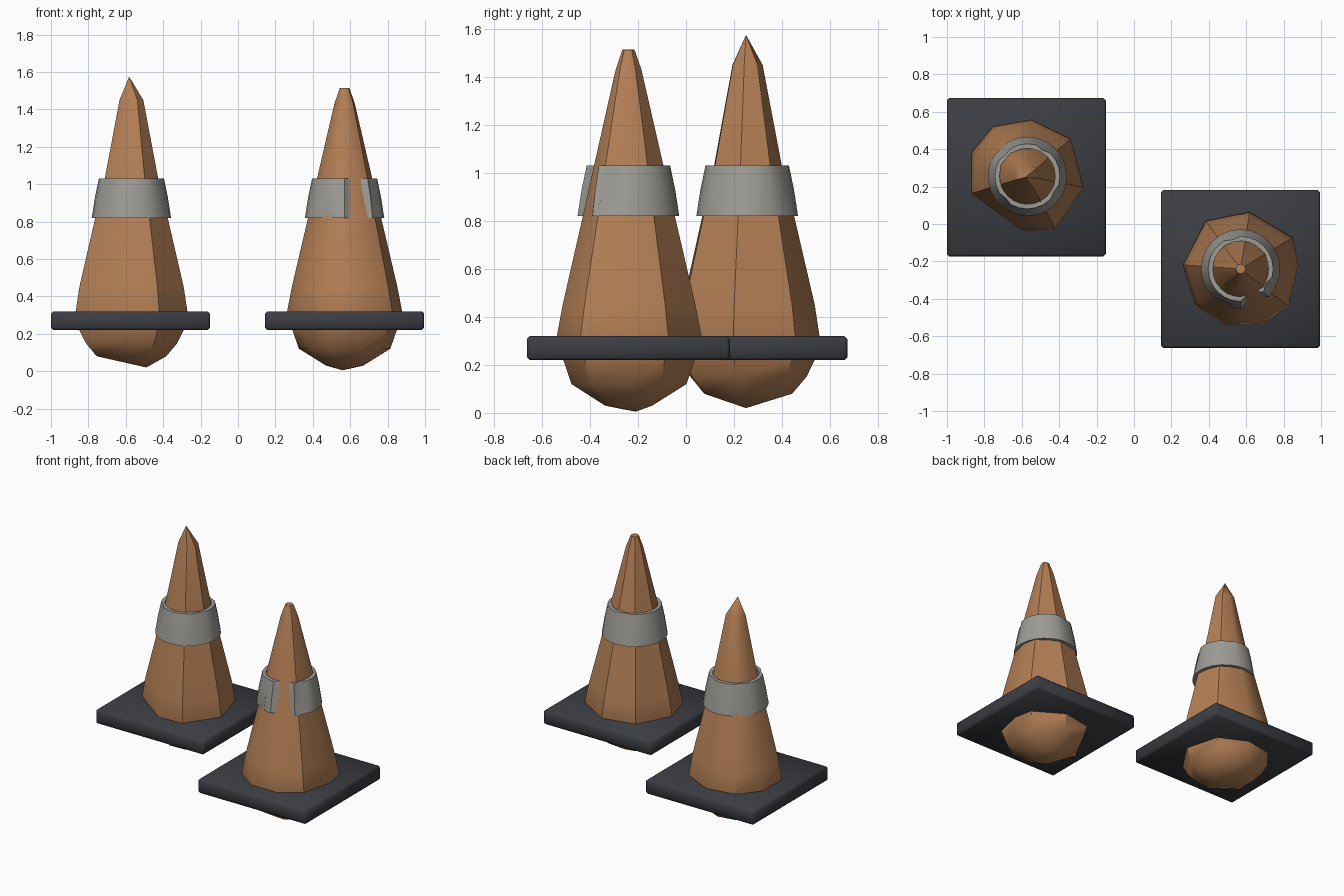
import bpy, bmesh, math
from math import radians, cos, sin

if "Cube" in bpy.data.objects:
    bpy.data.objects.remove(bpy.data.objects["Cube"])


def material(name, color):
    m = bpy.data.materials.new(name)
    m.diffuse_color = (*color, 1)
    m.use_nodes = True
    m.node_tree.nodes["Principled BSDF"].inputs["Base Color"].default_value = m.diffuse_color
    return m


ORANGE = material("orange_rubber", (0.45, 0.21, 0.09))
DARK = material("dark_rubber", (0.045, 0.047, 0.055))
GREY = material("reflective_grey", (0.34, 0.33, 0.30))


def finish(bm, name, mat, angle):
    bmesh.ops.recalc_face_normals(bm, faces=bm.faces)
    me = bpy.data.meshes.new(name)
    bm.to_mesh(me)
    bm.free()
    ob = bpy.data.objects.new(name, me)
    bpy.context.collection.objects.link(ob)
    me.materials.append(mat)
    bpy.ops.object.select_all(action='DESELECT')
    ob.select_set(True)
    bpy.context.view_layer.objects.active = ob
    bpy.ops.object.shade_smooth_by_angle(angle=radians(angle))
    return ob


def bridge(bm, a, b):
    n = len(a)
    for i in range(n):
        bm.faces.new((a[i], a[(i + 1) % n], b[(i + 1) % n], b[i]))


# Cone body: irregular polygon lofted through rings, closed by a low point below
def cone(name, centre, outline, rings, bottom, top):
    bm = bmesh.new()
    cx, cy = centre
    loops = []
    for z, r in rings:
        loops.append([bm.verts.new((cx + r * f * cos(radians(a)),
                                    cy + r * f * sin(radians(a)), z)) for a, f in outline])
    for a, b in zip(loops, loops[1:]):
        bridge(bm, a, b)
    n = len(outline)
    for loop, tip in ((loops[0], bottom), (loops[-1], top)):
        v = bm.verts.new(tip)
        for i in range(n):
            bm.faces.new((loop[i], loop[(i + 1) % n], v))
    return finish(bm, name, ORANGE, 40)


# Band: thin worn sleeve, with dents where the cone shows through
def band(name, centre, dents):
    bm = bmesh.new()
    cx, cy = centre
    n = 24
    loops = []
    for z, r, inset, k in ((0.82, 0.212, 0, 0), (0.93, 0.195, 0, 1), (1.03, 0.174, 0, 1),
                           (1.03, 0.174, 0.025, 1), (0.82, 0.212, 0.025, 0)):
        loop = []
        for i in range(n):
            d = dents.get(i, (0, 0))[k]
            rr = r - max(d, inset)
            a = 2 * math.pi * i / n
            loop.append(bm.verts.new((cx + rr * cos(a), cy + rr * sin(a), z)))
        loops.append(loop)
    for i in range(len(loops)):
        bridge(bm, loops[i], loops[(i + 1) % len(loops)])
    return finish(bm, name, GREY, 40)


# Base plate: square slab with softened edges
def plate(name, centre):
    bm = bmesh.new()
    bmesh.ops.create_cube(bm, size=1)
    for v in bm.verts:
        v.co = (centre[0] + v.co.x * 0.85, centre[1] + v.co.y * 0.845, 0.27 + v.co.z * 0.1)
    bmesh.ops.bevel(bm, geom=bm.edges[:], offset=0.012, segments=1, affect='EDGES')
    return finish(bm, name, DARK, 50)


# Rear left cone, pointed tip
A = (-0.57, 0.255)
outline_a = [(-11, 1.0), (41, 1.0), (86, 0.99), (125, 1.06), (157, 1.06), (197, 1.02),
             (242 - 360 + 360 + 22, 0.95), (298, 1.04)]
cone("left_cone", A, outline_a,
     [(0.08, 0.19), (0.15, 0.25), (0.22, 0.285), (0.32, 0.305), (0.45, 0.285), (0.82, 0.198),
      (1.03, 0.146), (1.45, 0.065)], (-0.49, 0.25, 0.02), (-0.582, 0.25, 1.575))
band("left_band", A, {15: (0.0, 0.01), 4: (0, 0.012), 9: (0.008, 0.01), 22: (0, 0.01)})
plate("left_base", (-0.575, 0.25))

# Front right cone, blunt tip
B = (0.57, -0.24)
outline_b = [(4, 1.0), (31, 1.05), (81, 1.0), (126, 1.03), (176, 1.0), (218, 1.0),
             (253, 1.0), (290, 1.03), (322, 1.05)]
cone("right_cone", B, outline_b,
     [(0.03, 0.10), (0.12, 0.245), (0.22, 0.28), (0.32, 0.308), (0.45, 0.283), (0.82, 0.196),
      (1.03, 0.148), (1.43, 0.055), (1.513, 0.026)], (0.56, -0.21, 0.005), (0.57, -0.24, 1.515))
band("right_band", B, {16: (0.03, 0.0), 19: (0.035, 0.035), 20: (0.035, 0.035),
                       22: (0, 0.02), 7: (0, 0.012)})
plate("right_base", (0.57, -0.24))
